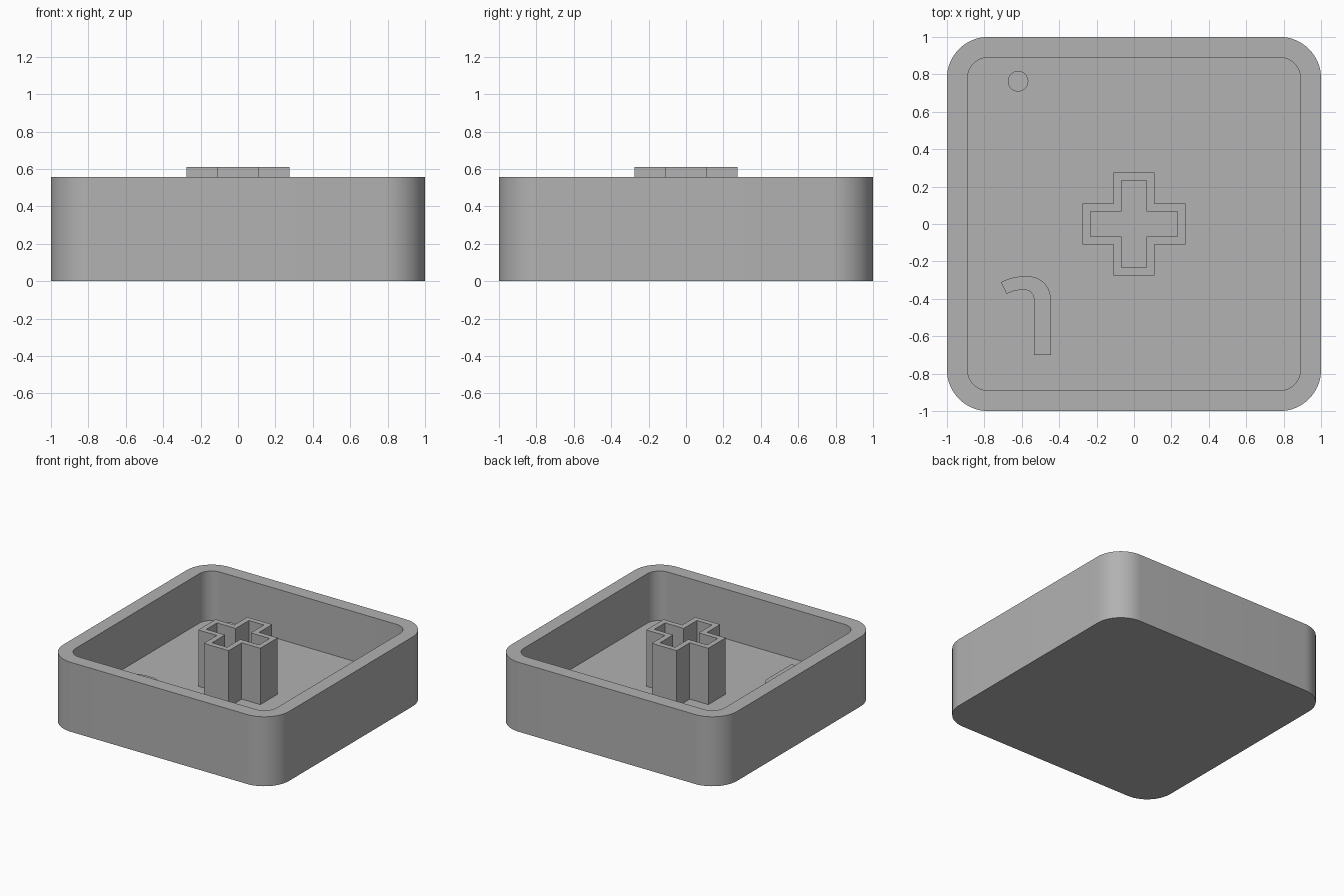
import bpy
import bmesh
from math import radians, sin, cos, pi

cube = bpy.data.objects.get("Cube")
if cube:
    bpy.data.objects.remove(cube, do_unlink=True)

GREY = (0.445, 0.445, 0.445, 1)
plastic = bpy.data.materials.new("grey_plastic")
plastic.use_nodes = True
plastic.diffuse_color = GREY
plastic.node_tree.nodes["Principled BSDF"].inputs["Base Color"].default_value = GREY

FLOOR, RIM, STEM_TOP, MARK_TOP = 0.16, 0.556, 0.611, 0.22


def arc(cx, cy, r, start, end, steps):
    """Points along an arc, angles in degrees."""
    angles = [radians(start + (end - start) * i / steps) for i in range(steps + 1)]
    return [(cx + r * cos(a), cy + r * sin(a)) for a in angles]


def rounded_square(half, r):
    c = half - r
    points = []
    for i, (sx, sy) in enumerate([(1, 1), (-1, 1), (-1, -1), (1, -1)]):
        points += arc(sx * c, sy * c, r, i * 90, i * 90 + 90, 16)
    return points


def cross(length, width):
    """Plus-shaped outline, one quarter turned four times."""
    points = []
    quarter = [(length, -width), (length, width), (width, width)]
    for _ in range(4):
        points += quarter
        quarter = [(-y, x) for x, y in quarter]
    return points


def skin(name, sections, cap_first=False, cap_last=False):
    """Join successive (outline, height) sections with quads."""
    bm = bmesh.new()
    loops = [[bm.verts.new((x, y, z)) for x, y in outline] for outline, z in sections]
    for low, high in zip(loops, loops[1:]):
        for i in range(len(low)):
            j = (i + 1) % len(low)
            bm.faces.new((low[i], low[j], high[j], high[i]))
    if cap_first:
        bm.faces.new(loops[0][::-1])
    if cap_last:
        bm.faces.new(loops[-1])
    mesh = bpy.data.meshes.new(name)
    bm.to_mesh(mesh)
    bm.free()
    mesh.materials.append(plastic)
    obj = bpy.data.objects.new(name, mesh)
    bpy.context.collection.objects.link(obj)
    bpy.ops.object.select_all(action="DESELECT")
    obj.select_set(True)
    bpy.context.view_layer.objects.active = obj
    bpy.ops.object.shade_smooth_by_angle(angle=radians(30))
    return obj


# Open shell with thick walls and a flat floor
outer, inner = rounded_square(1, 0.22), rounded_square(0.89, 0.11)
skin("shell", [(outer, 0), (outer, RIM), (inner, RIM), (inner, FLOOR)], True, True)

# Hollow cross-shaped socket rising from the floor
socket, hole = cross(0.275, 0.11), cross(0.233, 0.067)
skin("socket", [(socket, FLOOR), (socket, STEM_TOP), (hole, STEM_TOP), (hole, FLOOR)])

# Raised round dot
dot = arc(-0.62, 0.763, 0.055, 0, 348.75, 31)
skin("dot", [(dot, FLOOR), (dot, MARK_TOP)], cap_last=True)

# Raised hooked stroke: outer bend, tip, inner bend
hook = [(-0.535, -0.7), (-0.445, -0.7)]
hook += arc(-0.565, -0.4, 0.12, 0, 90, 10)
hook += arc(-0.59, -0.53, 0.25, 90, 119, 5)
hook += arc(-0.595, -0.53, 0.178, 119, 90, 5)
hook += arc(-0.585, -0.402, 0.05, 90, 0, 8)
skin("hook", [(hook, FLOOR), (hook, MARK_TOP)], cap_last=True)
